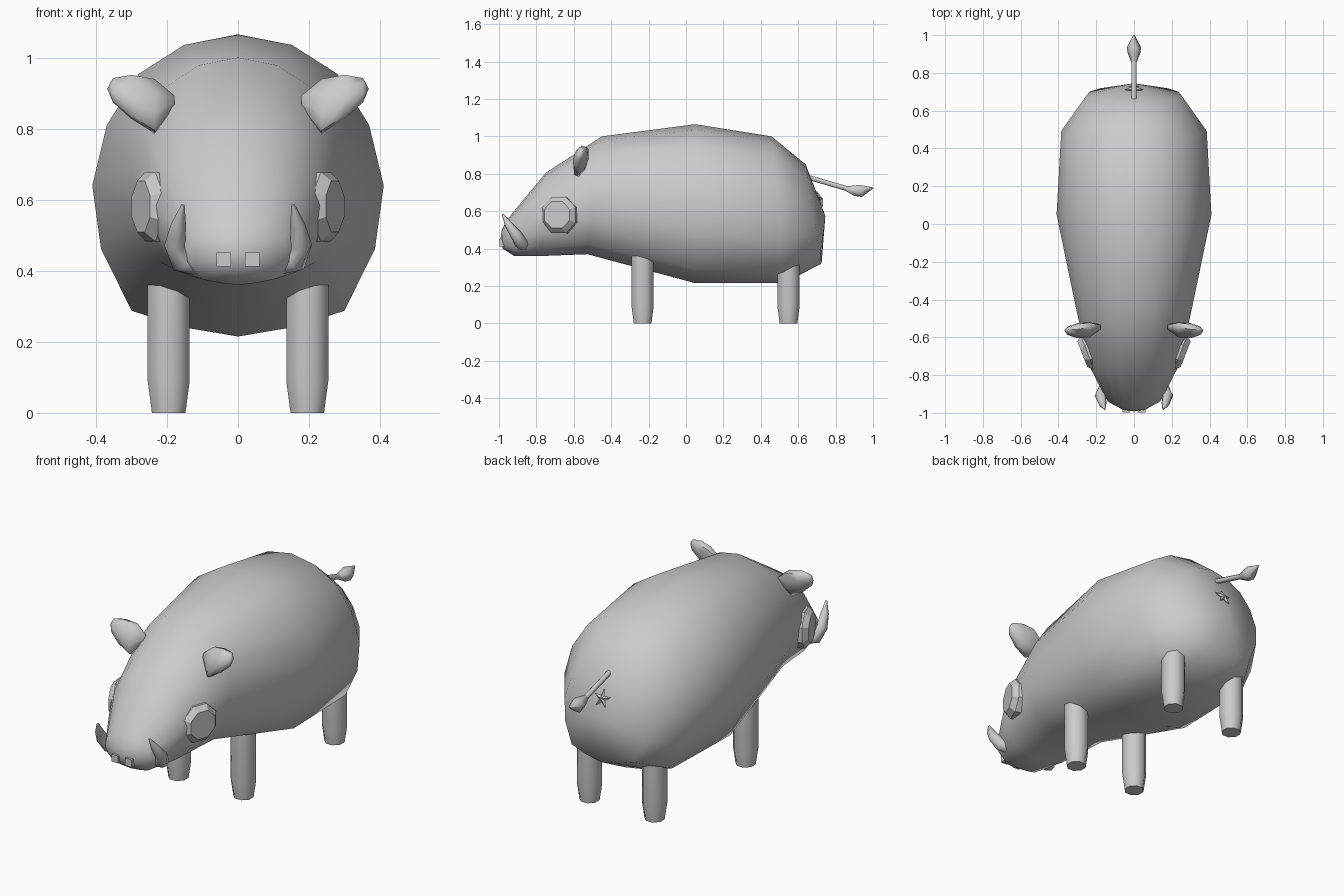
import bpy, bmesh, math
from mathutils import Vector

cube = bpy.data.objects.get("Cube")
if cube:
    bpy.data.objects.remove(cube, do_unlink=True)

GREY = (0.6, 0.6, 0.6, 1.0)
mat = bpy.data.materials.new("plain grey")
mat.use_nodes = True
mat.diffuse_color = GREY
mat.node_tree.nodes["Principled BSDF"].inputs["Base Color"].default_value = GREY


def finish(name, bm, angle):
    """Turn a bmesh into a shaded, coloured object."""
    bmesh.ops.recalc_face_normals(bm, faces=bm.faces)
    me = bpy.data.meshes.new(name)
    bm.to_mesh(me)
    bm.free()
    me.materials.append(mat)
    ob = bpy.data.objects.new(name, me)
    bpy.context.collection.objects.link(ob)
    bpy.ops.object.select_all(action='DESELECT')
    ob.select_set(True)
    bpy.context.view_layer.objects.active = ob
    bpy.ops.object.shade_smooth_by_angle(angle=math.radians(angle))
    return ob


def loft(name, rings, angle=60, tips=(None, None)):
    """Skin rings of points; close each end with a tip point or a flat cap."""
    bm = bmesh.new()
    vs = [[bm.verts.new(p) for p in ring] for ring in rings]
    n = len(vs[0])
    for a, b in zip(vs, vs[1:]):
        for i in range(n):
            j = (i + 1) % n
            bm.faces.new((a[i], a[j], b[j], b[i]))
    for ring, tip in ((vs[0], tips[0]), (vs[-1], tips[1])):
        if tip is None:
            bm.faces.new(ring)
        else:
            t = bm.verts.new(tip)
            for i in range(n):
                bm.faces.new((ring[i], ring[(i + 1) % n], t))
    return finish(name, bm, angle)


def oval(centre, u, v, ru, rv, n=8):
    """Ring of n points around centre, spanned by directions u and v."""
    c, u, v = Vector(centre), Vector(u).normalized(), Vector(v).normalized()
    return [c + u * ru * math.cos(2 * math.pi * (i + .5) / n)
            + v * rv * math.sin(2 * math.pi * (i + .5) / n) for i in range(n)]


def tube(name, stations, n=8, angle=60):
    """Tapered tube through (point, radius) stations."""
    pts = [Vector(p) for p, r in stations]
    rings = []
    for i, (p, r) in enumerate(stations):
        d = (pts[min(i + 1, len(pts) - 1)] - pts[max(i - 1, 0)]).normalized()
        u = d.cross(Vector((0.3, 1, 0.1)) if abs(d.y) < 0.8 else Vector((1, 0, 0)))
        rings.append(oval(p, u, d.cross(u), r, r, n))
    return loft(name, rings, angle)


# Body: one cross-section scaled along the length
half = [(0, 1), (.37, .93), (.68, .74), (.90, .4), (1, 0),
        (.94, -.42), (.73, -.83), (.37, -.94), (0, -1)]
section = half + [(-x, z) for x, z in reversed(half[1:-1])]
# (top y, top z, bottom y, bottom z, half width)
stations = [(-.985, .50, -.98, .40, .06), (-.96, .55, -.917, .36, .14),
            (-.75, .805, -.78, .36, .23), (-.45, 1.0, -.527, .37, .298),
            (.05, 1.065, .05, .215, .41), (.457, 1.0, .527, .217, .385),
            (.64, .85, .725, .32, .25)]
body = []
for yt, zt, yb, zb, w in stations:
    body.append([(x * w, yb + (yt - yb) * (s + 1) / 2, zb + (zt - zb) * (s + 1) / 2)
                 for x, s in section])
loft("body", body, 80, ((0, -.992, .45), (0, .745, .575)))

# Tail with a pointed tuft
tube("tail", [((0, .64, .785), .014), ((0, .87, .718), .014)])
tube("tail_tuft", [((0, .85, .722), .012), ((0, .90, .711), .032),
                   ((0, .935, .708), .038), ((0, .999, .724), .004)], 6)

# Small raised star beneath the tail
bm = bmesh.new()
c, up, out = Vector((0, .713, .66)), Vector((0, -.36, .93)), Vector((0, .93, .36))
rim = []
for i in range(10):
    r, a = (.05, .018)[i % 2], math.pi * i / 5
    rim.append(bm.verts.new(c + Vector((1, 0, 0)) * r * math.sin(a)
                            + up * r * math.cos(a) + out * .004))
peak, root = bm.verts.new(c + out * .02), bm.verts.new(c - out * .02)
for i in range(10):
    bm.faces.new((rim[i], rim[(i + 1) % 10], peak))
    bm.faces.new((rim[(i + 1) % 10], rim[i], root))
finish("rear_star", bm, 30)

X, Y, Z = (1, 0, 0), (0, 1, 0), (0, 0, 1)
for side, s in (("left", 1), ("right", -1)):
    # Legs, slightly tapered at the feet
    for end, y in (("front", -.232), ("rear", .548)):
        loft(f"{end}_leg_{side}",
             [oval((s * .195, y, z), X, Y, r, r) for z, r in
              ((0, .051), (.09, .064), (.42, .064))], 50)

    # Ears: flattened leaves leaning back at the top
    lean = (0, .35, 1)
    ear = [oval((s * x, y, z), lean, (0, 1, -.35), r, t)
           for x, y, z, r, t in ((.178, -.545, .875, .018, .012),
                                 (.235, -.56, .863, .083, .034),
                                 (.30, -.565, .889, .066, .036),
                                 (.352, -.565, .908, .036, .020))]
    loft(f"ear_{side}", ear, 60, (None, (s * .368, -.565, .912)))

    # Tusks curling up and forward
    tube(f"tusk_{side}", [((s * .11, -.865, .42), .034), ((s * .16, -.88, .43), .036),
                          ((s * .178, -.91, .475), .030), ((s * .167, -.95, .53), .021),
                          ((s * .155, -.98, .585), .005)], 8)

    # Eyes: bevelled octagonal discs on the cheeks
    nrm = Vector((s * .93, -.36, .03))
    side_dir = nrm.cross(Vector(Z))
    eye_c = Vector((s * .247, -.68, .58))
    loft(f"eye_{side}", [oval(eye_c + nrm * d, side_dir, Z, r, r)
                         for d, r in ((-.05, .105), (0, .105), (.028, .078))], 20)

    # Square nostrils
    bm = bmesh.new()
    bmesh.ops.create_cube(bm, size=1)
    bmesh.ops.scale(bm, verts=bm.verts, vec=(.04, .04, .04))
    bmesh.ops.translate(bm, verts=bm.verts, vec=(s * .04, -.978, .432))
    finish(f"nostril_{side}", bm, 30)
